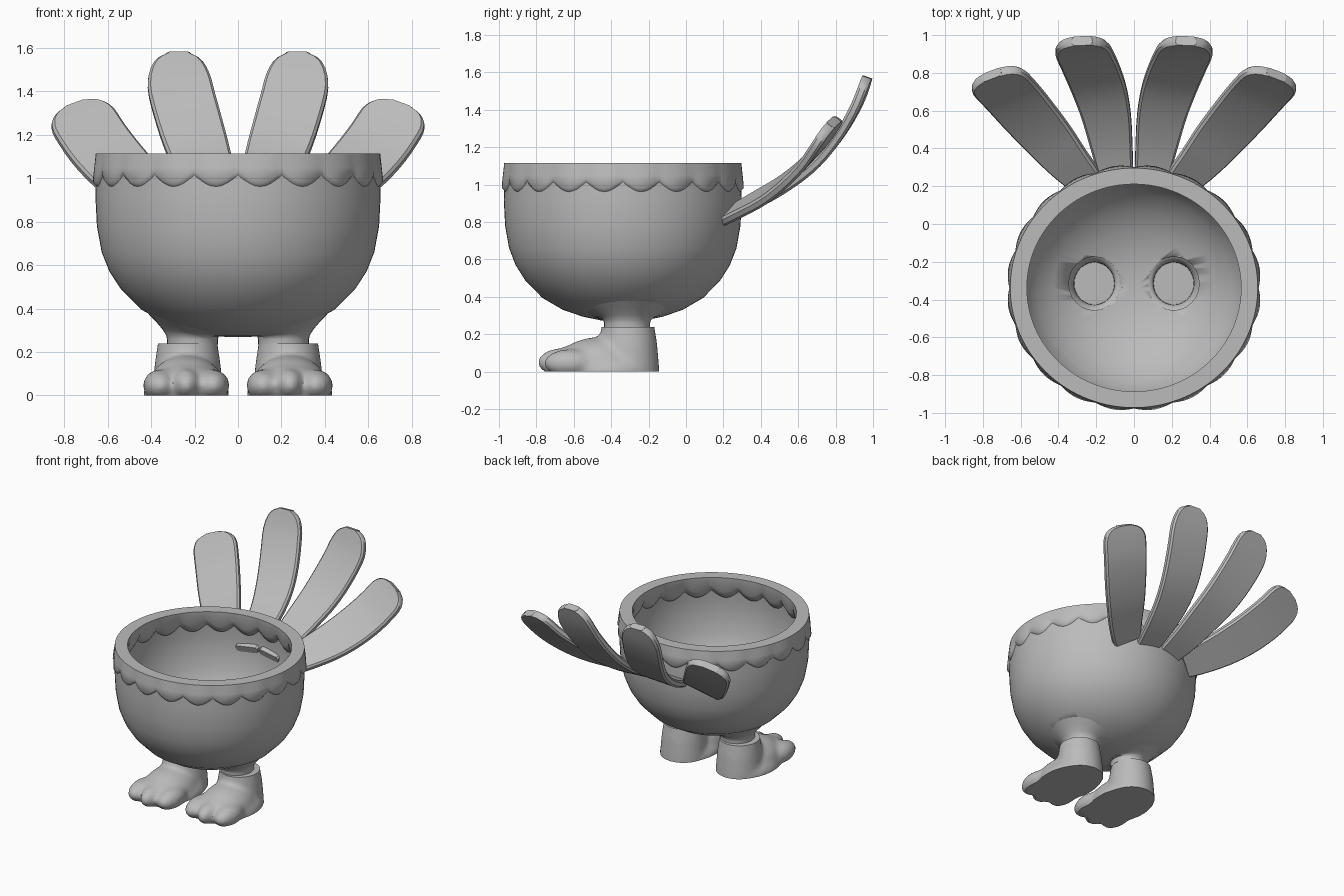
import bpy, bmesh, math
from mathutils import Vector, Matrix

if "Cube" in bpy.data.objects:
    bpy.data.objects.remove(bpy.data.objects["Cube"])

clay = bpy.data.materials.new("clay_grey")
clay.diffuse_color = (0.5, 0.5, 0.5, 1)
clay.use_nodes = True
clay.node_tree.nodes["Principled BSDF"].inputs["Base Color"].default_value = clay.diffuse_color
CY, SY = -0.338, 0.968  # bowl axis and depth ratio in y


def finish(name, bm, mirror=False, angle=40):
    bmesh.ops.recalc_face_normals(bm, faces=bm.faces)
    me = bpy.data.meshes.new(name)
    bm.to_mesh(me)
    bm.free()
    ob = bpy.data.objects.new(name, me)
    bpy.context.collection.objects.link(ob)
    me.materials.clear()
    me.materials.append(clay)
    bpy.ops.object.select_all(action='DESELECT')
    ob.select_set(True)
    bpy.context.view_layer.objects.active = ob
    bpy.ops.object.shade_smooth_by_angle(angle=math.radians(angle))
    if mirror:
        ob.modifiers.new("mirror", 'MIRROR')
    return ob


def loft(bm, rings, loop=False):
    """Skin equal-length rings of points; loop joins last to first, else caps the ends."""
    vs = [[bm.verts.new(p) for p in r] for r in rings]
    n = len(vs[0])
    for i in range(len(vs) if loop else len(vs) - 1):
        a, b = vs[i], vs[(i + 1) % len(vs)]
        for j in range(n):
            k = (j + 1) % n
            bm.faces.new((a[j], a[k], b[k], b[j]))
    if not loop:
        bm.faces.new(vs[0])
        bm.faces.new(vs[-1])


def circle(r, z, n, cx=0, cy=CY, sy=SY):
    return [(cx + r * math.cos(2 * math.pi * i / n),
             cy + sy * r * math.sin(2 * math.pi * i / n), z) for i in range(n)]


# bowl body: outer wall up, then inner wall down
outer = [(0.03, 0.268), (0.12, 0.274), (0.22, 0.294), (0.33, 0.33), (0.445, 0.395),
         (0.54, 0.49), (0.592, 0.57), (0.628, 0.66), (0.65, 0.78), (0.657, 0.92), (0.65, 1.08)]
inner = [(0.60, 1.08), (0.622, 0.92), (0.616, 0.79), (0.595, 0.67), (0.562, 0.585),
         (0.513, 0.51), (0.425, 0.425), (0.318, 0.364), (0.212, 0.327), (0.118, 0.308), (0.03, 0.302)]
bm = bmesh.new()
loft(bm, [circle(r, z, 72) for r, z in outer + inner])
bowl = finish("bowl", bm)

# leg holes in the bowl floor
bm = bmesh.new()
for sx in (-1, 1):
    loft(bm, [circle(0.135, z, 24, 0.21 * sx, -0.315, 1.05) for z in (0.2, 0.5)])
cutter = finish("hole_cutter", bm)
cutter.hide_render = True
cutter.hide_set(True)
cut = bowl.modifiers.new("holes", 'BOOLEAN')
cut.object = cutter
cut.operation = 'DIFFERENCE'
cut.solver = 'EXACT'

# scalloped rim band
LOBES, STEP = 20, 8
N = LOBES * STEP


def scallop(i):
    """0 at the cusp between lobes, 1 at the middle of a lobe; a cusp faces front."""
    return abs(math.sin(math.pi * ((i - N // 4) % STEP) / STEP))


rings = []
for i in range(N):
    a = 2 * math.pi * i / N
    s = scallop(i)
    low = 1.025 - 0.055 * s
    sec = [(0.567, 1.115), (0.655, 1.115), (0.66 + 0.006 * s, 1.05), (0.66 + 0.014 * s, low + 0.01),
           (0.653, low - 0.01), (0.626, low - 0.03), (0.605, low - 0.02), (0.575, low + 0.03)]
    rings.append([(r * math.cos(a), CY + SY * r * math.sin(a), z) for r, z in sec])
bm = bmesh.new()
loft(bm, rings, loop=True)
finish("scalloped_rim", bm, angle=60)


# flared leg sockets that blend into the bowl floor inside and out
def bowl_z(x, y):
    r = math.hypot(x, (y - CY) / SY)
    for (r0, z0), (r1, z1) in zip(outer, outer[1:]):
        if r < r1:
            return z0 + (z1 - z0) * max(0, (r - r0) / (r1 - r0))
    return outer[-1][1]


def flare(r, base, t, lift):
    return [(x, y, base + (bowl_z(x, y) + lift - base) * t)
            for x, y, _ in circle(r, 0, 32, 0.21, -0.315, 1.05)]


bm = bmesh.new()
loft(bm, [flare(0.106, 0.235, 0, 0), flare(0.117, 0.235, 0, 0), flare(0.117, 0.258, 0, 0),
          flare(0.121, 0.272, 0.1, 0), flare(0.138, 0.275, 0.45, 0), flare(0.17, 0.275, 0.8, 0),
          flare(0.215, 0.275, 1, 0.004), flare(0.15, 0.3, 1, 0.034), flare(0.12, 0.295, 0.6, 0.03),
          flare(0.108, 0.28, 0.2, 0.03)], loop=True)
finish("leg_socket", bm, mirror=True, angle=60)

# three-toed foot: blended masses, sliced flat at sole and ankle
bm = bmesh.new()
FX = 0.238
masses = [((0, -0.46, 0.03), (0.18, 0.24, 0.155)),
          ((0, -0.42, 0.0), (0.2, 0.27, 0.12)),
          ((0, -0.57, 0.03), (0.165, 0.16, 0.12)),
          ((-0.12, -0.62, 0.045), (0.08, 0.14, 0.075)),
          ((0, -0.65, 0.05), (0.07, 0.145, 0.078)),
          ((0.12, -0.62, 0.045), (0.08, 0.14, 0.075))]
for c, r in masses:
    m = Matrix.Translation((FX + c[0], c[1], c[2])) @ Matrix.Diagonal((*r, 1))
    bmesh.ops.create_uvsphere(bm, u_segments=24, v_segments=16, radius=1, matrix=m)
loft(bm, [circle(r, z, 28, 0.232, -0.31, 1.03)
          for r, z in ((0.166, -0.12), (0.162, 0.03), (0.152, 0.15), (0.138, 0.24), (0.125, 0.33))])
foot = finish("foot", bm)
rm = foot.modifiers.new("blend", 'REMESH')
rm.mode = 'VOXEL'
rm.voxel_size = 0.016
sm = foot.modifiers.new("soften", 'SMOOTH')
sm.factor = 0.5
sm.iterations = 9
dg = bpy.context.evaluated_depsgraph_get()
baked = bpy.data.meshes.new_from_object(foot.evaluated_get(dg))
bpy.data.objects.remove(foot)
bm = bmesh.new()
bm.from_mesh(baked)
for z, d in ((0.0, -1), (0.24, 1)):
    res = bmesh.ops.bisect_plane(bm, geom=bm.verts[:] + bm.edges[:] + bm.faces[:],
                                 plane_co=(0, 0, z), plane_no=(0, 0, d), clear_outer=True)
    bmesh.ops.edgeloop_fill(bm, edges=[e for e in res['geom_cut'] if isinstance(e, bmesh.types.BMEdge)])
finish("foot", bm, mirror=True)


# tail feathers: curved slabs with rounded tips
def spline(pts, t):
    f = t * (len(pts) - 1)
    i = min(int(f), len(pts) - 2)
    u = f - i
    p = [Vector(pts[max(0, min(len(pts) - 1, k))]) for k in (i - 1, i, i + 1, i + 2)]
    return 0.5 * (2 * p[1] + (p[2] - p[0]) * u + (2 * p[0] - 5 * p[1] + 4 * p[2] - p[3]) * u * u
                  + (3 * p[1] - p[0] - 3 * p[2] + p[3]) * u ** 3)


def feather(name, path, across, w0, w1, thick=0.052):
    bm = bmesh.new()
    ts = [i / 16 * 0.8 for i in range(16)] + [0.8 + 0.2 * math.sin(math.pi / 2 * i / 8) for i in range(9)]
    rings = []
    for t in ts:
        t = min(t, 1.0)
        c = spline(path, t)
        tan = (spline(path, min(t + 0.02, 1)) - spline(path, max(t - 0.02, 0))).normalized()
        side = Vector(across)
        side = (side - tan * side.dot(tan)).normalized()
        up = side.cross(tan)
        k = min(1, t / 0.7)
        w = w0 + (w1 - w0) * k * (2 - k)
        tip = min(1.0, max(0.0, (t - 0.8) / 0.2))
        w *= max(0.36, max(0.0, 1 - tip ** 2.2) ** 0.47)
        h, e, b = w / 2, thick / 2, 0.012
        rings.append([c + side * x + up * y for x, y in (
            (-h, -e * 0.5), (-h + b, -e), (h - b, -e), (h, -e * 0.5),
            (h, e * 0.5), (h - b, e), (-h + b, e), (-h, e * 0.5))])
    loft(bm, rings)
    finish(name, bm, mirror=True, angle=35)


feather("inner_feather",
        [(0.092, 0.235, 0.845), (0.12, 0.42, 0.925), (0.15, 0.59, 1.03), (0.187, 0.72, 1.14),
         (0.23, 0.83, 1.28), (0.268, 0.915, 1.43), (0.275, 0.97, 1.575)],
        (1, -0.08, -0.1), 0.17, 0.3)
feather("outer_feather",
        [(0.262, 0.235, 0.843), (0.36, 0.34, 0.90), (0.455, 0.455, 0.965), (0.55, 0.565, 1.05),
         (0.64, 0.67, 1.155), (0.71, 0.745, 1.26), (0.755, 0.79, 1.335)],
        (0.8, -0.4, -0.43), 0.2, 0.32)
